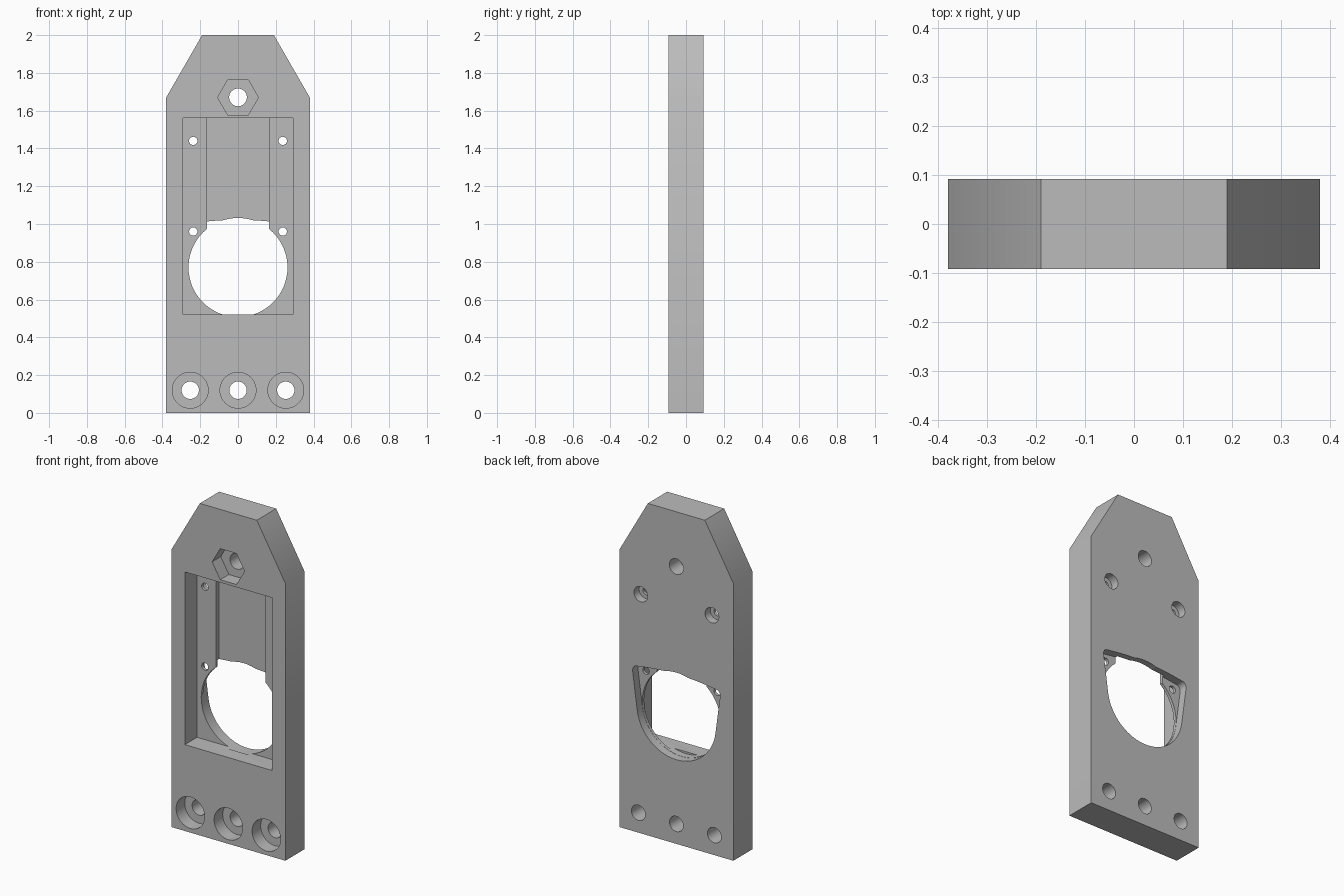
import bpy, bmesh
from math import sin, cos, pi, radians

if "Cube" in bpy.data.objects:
    bpy.data.objects.remove(bpy.data.objects["Cube"])

FRONT, BACK = -0.092, 0.092
OUT = 0.1              # overshoot of the cutters
POCKET_FLOOR = 0.024
CHANNEL_FLOOR = 0.055
RECESS_FLOOR = 0.042
BORE_FLOOR = -0.01

grey = bpy.data.materials.new("grey")
grey.use_nodes = True
grey.diffuse_color = (0.5, 0.5, 0.5, 1)
grey.node_tree.nodes["Principled BSDF"].inputs["Base Color"].default_value = (0.5, 0.5, 0.5, 1)


def prism(name, outline, y0, y1):
    """Extrude an (x, z) outline from y0 to y1."""
    bm = bmesh.new()
    face = bm.faces.new([bm.verts.new((x, y0, z)) for x, z in outline])
    side = bmesh.ops.extrude_face_region(bm, geom=[face])["geom"]
    moved = [v for v in side if isinstance(v, bmesh.types.BMVert)]
    bmesh.ops.translate(bm, verts=moved, vec=(0, y1 - y0, 0))
    bmesh.ops.recalc_face_normals(bm, faces=bm.faces)
    mesh = bpy.data.meshes.new(name)
    bm.to_mesh(mesh)
    bm.free()
    mesh.materials.append(grey)
    ob = bpy.data.objects.new(name, mesh)
    bpy.context.collection.objects.link(ob)
    return ob


def arc(x, z, r, start=0, end=360, n=32):
    """Points on an arc; a full circle leaves out the repeated last point."""
    last = n if end - start == 360 else n + 1
    angles = [radians(start + (end - start) * i / n) for i in range(last)]
    return [(x + r * cos(a), z + r * sin(a)) for a in angles]


def box(w, z0, z1):
    return [(-w, z0), (w, z0), (w, z1), (-w, z1)]


# Plate with a tapered top
plate = prism("mounting_plate", [(-0.38, 0), (0.38, 0), (0.38, 1.67), (0.19, 2),
                                 (-0.19, 2), (-0.38, 1.67)], FRONT, BACK)
bpy.context.view_layer.objects.active = plate
plate.select_set(True)


def cut(name, outline, y0, y1):
    cutter = prism(name, outline, y0, y1)
    cutter.hide_render = True
    mod = plate.modifiers.new(name, 'BOOLEAN')
    mod.operation = 'DIFFERENCE'
    mod.solver = 'EXACT'
    mod.object = cutter
    bpy.ops.object.modifier_apply(modifier=mod.name)
    bpy.data.objects.remove(cutter)


# Front pocket, deeper central channel and round opening
cut("pocket", box(0.29, 0.52, 1.56), FRONT - OUT, POCKET_FLOOR)
cut("channel", box(0.165, 0.8, 1.56), FRONT - OUT, CHANNEL_FLOOR)
cut("opening", arc(0, 0.77, 0.262, n=64), 0, BACK + OUT)

# Flared recess on the back: round below, slightly arched on top
right = arc(0, 0.77, 0.263, -90, -8, 20) + arc(0.261, 0.97, 0.031, -8, 80, 8)
top = arc(0, -0.548, 1.57, 81, 90, 8)
half = right + top
outline = half + [(-x, z) for x, z in reversed(half[1:-1])]
cut("back_recess", outline, RECESS_FLOOR, BACK + OUT)

# Hexagonal nut seat with its through hole
cut("nut_seat", arc(0, 1.67, 0.108, n=6), FRONT - OUT, BORE_FLOOR)
cut("nut_hole", arc(0, 1.67, 0.047), FRONT - OUT, BACK + OUT)

# Counterbored holes along the bottom
for x in (-0.253, 0, 0.253):
    cut("counterbore", arc(x, 0.12, 0.095, n=48), FRONT - OUT, BORE_FLOOR)
    cut("bolt_hole", arc(x, 0.12, 0.046), FRONT - OUT, BACK + OUT)

# Small screw holes in the pocket, the upper pair counterbored from the back
for x in (-0.237, 0.237):
    for z in (0.96, 1.44):
        cut("screw_hole", arc(x, z, 0.022, n=24), 0, BACK + OUT)
    cut("screw_head_bore", arc(x, 1.44, 0.046), RECESS_FLOOR, BACK + OUT)

bpy.ops.object.shade_smooth_by_angle(angle=radians(30))
